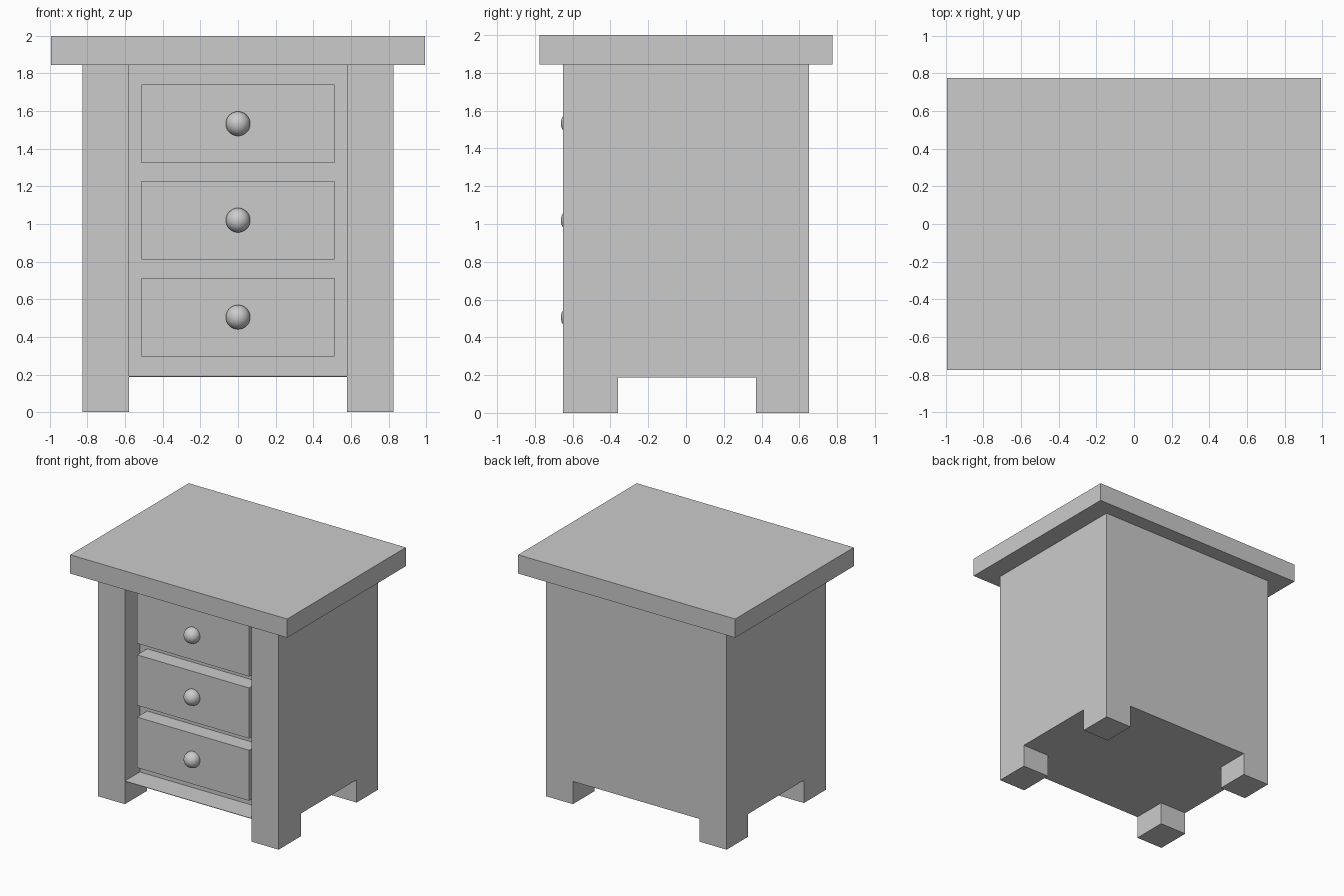
import bpy, bmesh
from itertools import product
from mathutils import Vector

if "Cube" in bpy.data.objects:
    bpy.data.objects.remove(bpy.data.objects["Cube"])


def finish(name, bm):
    mesh = bpy.data.meshes.new(name)
    bm.to_mesh(mesh)
    bm.free()
    obj = bpy.data.objects.new(name, mesh)
    bpy.context.collection.objects.link(obj)
    return obj


def box(name, lo, hi):
    lo, hi = Vector(lo), Vector(hi)
    bm = bmesh.new()
    bmesh.ops.create_cube(bm, size=1)
    bmesh.ops.scale(bm, vec=hi - lo, verts=bm.verts)
    bmesh.ops.translate(bm, vec=(lo + hi) / 2, verts=bm.verts)
    return finish(name, bm)


# Cabinet body: one solid skin round a grid of filled cells
CUTS = ([-0.827, -0.58, 0.58, 0.827],
        [-0.65, -0.455, -0.36, 0.37, 0.65],
        [0, 0.188, 0.192, 1.845])


def filled(c):
    if any(not 0 <= c[a] < len(CUTS[a]) - 1 for a in range(3)):
        return False
    i, j, k = c
    if k == 0:                        # four feet
        return i != 1 and j != 2
    if k == 1:                        # thin floor
        return True
    return not (i == 1 and j == 0)    # walls round the front recess


bm = bmesh.new()
for c in product(range(3), range(4), range(3)):
    if not filled(c):
        continue
    for a, side in product(range(3), (0, 1)):
        n = list(c)
        n[a] += 2 * side - 1
        if filled(n):
            continue
        u, v = (a + 1) % 3, (a + 2) % 3
        verts = []
        for du, dv in ((0, 0), (1, 0), (1, 1), (0, 1)):
            p = list(c)
            p[a] += side
            p[u] += du
            p[v] += dv
            verts.append(bm.verts.new([CUTS[x][p[x]] for x in range(3)]))
        bm.faces.new(verts if side else verts[::-1])
bmesh.ops.remove_doubles(bm, verts=bm.verts, dist=0.0005)
bmesh.ops.dissolve_limit(bm, angle_limit=0.02, verts=bm.verts, edges=bm.edges)
finish("cabinet_body", bm)

# Overhanging top
box("table_top", (-0.993, -0.775, 1.845), (0.993, 0.775, 2.0))

# Drawers with round knobs
for name, z in (("lower", 0.505), ("middle", 1.02), ("upper", 1.533)):
    box(name + "_drawer", (-0.513, -0.587, z - 0.209), (0.513, -0.455, z + 0.209))
    bm = bmesh.new()
    bmesh.ops.create_uvsphere(bm, u_segments=32, v_segments=16, radius=0.065)
    for f in bm.faces:
        f.smooth = True
    finish(name + "_knob", bm).location = (0, -0.598, z)
